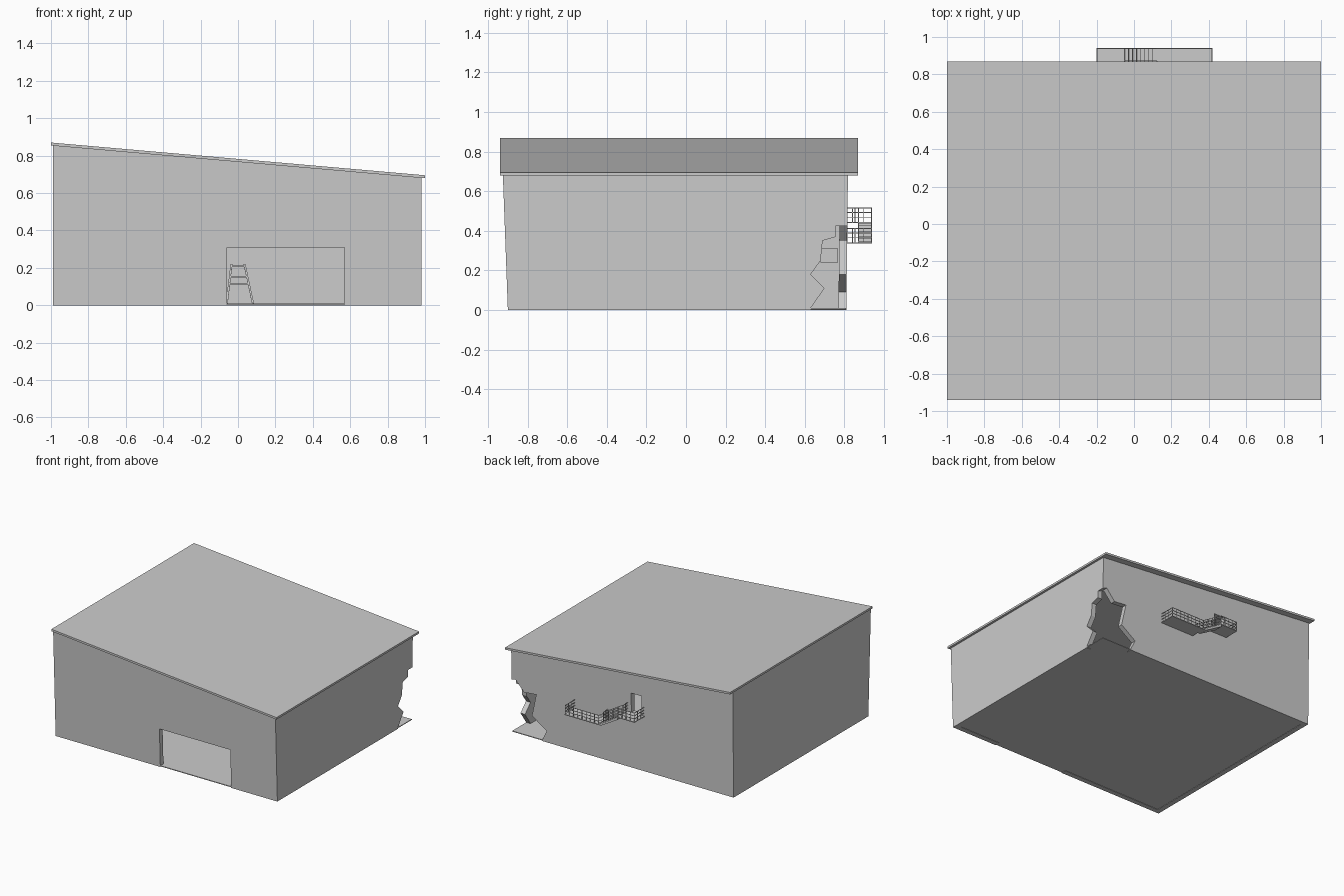
import bpy, bmesh, math
from mathutils import Vector

if "Cube" in bpy.data.objects:
    bpy.data.objects.remove(bpy.data.objects["Cube"])


def finish(name, bm):
    bmesh.ops.recalc_face_normals(bm, faces=bm.faces[:])
    me = bpy.data.meshes.new(name)
    bm.to_mesh(me)
    bm.free()
    ob = bpy.data.objects.new(name, me)
    bpy.context.collection.objects.link(ob)
    return ob


def add_box(bm, lo, hi):
    vs = [bm.verts.new((x, y, z)) for x in (lo[0], hi[0])
          for y in (lo[1], hi[1]) for z in (lo[2], hi[2])]
    for f in ((0, 1, 3, 2), (4, 6, 7, 5), (0, 4, 5, 1), (2, 3, 7, 6), (0, 2, 6, 4), (1, 5, 7, 3)):
        bm.faces.new([vs[i] for i in f])


def box(name, lo, hi):
    bm = bmesh.new()
    add_box(bm, lo, hi)
    return finish(name, bm)


def prism(name, pts, axis, a, b):
    """Extrude a 2D profile along x (y,z points) or y (x,z points)."""
    bm = bmesh.new()
    place = (lambda p, t: (t, p[0], p[1])) if axis == 'x' else (lambda p, t: (p[0], t, p[1]))
    r0, r1 = [[bm.verts.new(place(p, t)) for p in pts] for t in (a, b)]
    bm.faces.new(r0)
    bm.faces.new(r1[::-1])
    n = len(pts)
    for i in range(n):
        bm.faces.new((r0[i], r0[(i + 1) % n], r1[(i + 1) % n], r1[i]))
    return finish(name, bm)


def add_bar(bm, p, q, r):
    p, q = Vector(p), Vector(q)
    d = (q - p).normalized()
    up = Vector((0, 0, 1)) if abs(d.z) < 0.9 else Vector((1, 0, 0))
    u = d.cross(up).normalized() * r
    v = d.cross(u).normalized() * r
    rings = [[bm.verts.new(c + o) for o in (u + v, u - v, -u - v, v - u)] for c in (p, q)]
    bm.faces.new(rings[0])
    bm.faces.new(rings[1][::-1])
    for i in range(4):
        j = (i + 1) % 4
        bm.faces.new((rings[0][i], rings[0][j], rings[1][j], rings[1][i]))


# Sloping roof slab
def roof_z(x):
    return 0.7825 - 0.0875 * x


prism("roof", [(-1, roof_z(-1)), (1, roof_z(1)), (1, roof_z(1) - 0.016), (-1, roof_z(-1) - 0.016)],
      'y', -0.94, 0.87)

# Walls: hollow ring, leaning slightly outward at front and back
bm = bmesh.new()
T = 0.04
rings = []
for inset, top in ((0, 0), (0, 1), (T, 1), (T, 0)):
    ring = []
    for sx, sy in ((-1, -1), (1, -1), (1, 1), (-1, 1)):
        x = (-0.99 + inset) if sx < 0 else (0.98 - inset)
        z = roof_z(x) - 0.012 if top else 0
        y = (-0.90 - 0.037 * z + inset) if sy < 0 else (0.81 + 0.012 * z - inset)
        ring.append(bm.verts.new((x, y, z)))
    rings.append(ring)
for k in range(4):
    a, b = rings[k], rings[(k + 1) % 4]
    for i in range(4):
        j = (i + 1) % 4
        bm.faces.new((a[i], a[j], b[j], b[i]))
walls = finish("walls", bm)

# Cutters: front gateway, back door, broken corner
hole_side = [(0.9, -0.05), (0.62, -0.05), (0.63, 0.01), (0.70, 0.11), (0.63, 0.18), (0.68, 0.25),
             (0.69, 0.35), (0.76, 0.37), (0.775, 0.40), (0.9, 0.41)]
hole_back = [(1.05, -0.05), (0.71, -0.05), (0.71, 0.01), (0.67, 0.09), (0.80, 0.18), (0.76, 0.36),
             (0.87, 0.35), (0.945, 0.435), (1.05, 0.40)]
cutters = [
    box("gateway_cutter", (-0.06, -1.0, -0.05), (0.57, -0.8, 0.31)),
    box("door_cutter", (-0.175, 0.7, 0.445), (-0.085, 0.9, 0.60)),
    prism("side_hole_cutter", hole_side, 'x', 0.925, 1.05),
    prism("back_hole_cutter", hole_back, 'y', 0.755, 0.9),
]
bpy.context.view_layer.objects.active = walls
for c in cutters:
    c.hide_render = True
    m = walls.modifiers.new("cut", 'BOOLEAN')
    m.operation = 'DIFFERENCE'
    m.solver = 'EXACT'
    m.object = c
    bpy.ops.object.modifier_apply(modifier=m.name)
for c in cutters:
    bpy.data.objects.remove(c)

# Floor slab
box("floor", (-0.987, -0.897, 0.003), (0.978, 0.808, 0.009))

# Outside landings and stair
LOW, HIGH = 0.342, 0.445
X0, X1, X2, X3 = -0.20, -0.05, 0.12, 0.42
Y0, Y1, Y2 = 0.81, 0.87, 0.94
box("upper_landing", (X0, Y0, HIGH - 0.006), (X1, Y2, HIGH))
box("lower_landing", (X2, Y0, LOW - 0.006), (X3, Y2, LOW))
steps = 8
run, rise = (X2 - X1) / steps, (HIGH - LOW) / steps
profile = [(X1, HIGH)]
for i in range(steps):
    x = X1 + run * i
    profile += [(x + 0.001, HIGH - rise * (i + 0.5)), (x + run, HIGH - rise * (i + 0.5))]
profile += [(X2, LOW - 0.006), (X2 - run, LOW - 0.006), (X1, HIGH - rise - 0.01)]
prism("outside_stair", profile, 'y', Y1, Y2)

# Railings: posts with three rails
bm = bmesh.new()
H, R = 0.072, 0.0018


def rail(p, q, posts):
    p, q = Vector(p), Vector(q)
    for k in (0.35, 0.68, 1.0):
        o = Vector((0, 0, H * k - R))
        add_bar(bm, p + o, q + o, R)
    for i in range(posts + 1):
        c = p.lerp(q, i / posts)
        add_bar(bm, c, c + Vector((0, 0, H - R)), R)


e = 0.003
rail((X0 + e, Y2 - e, HIGH), (X1, Y2 - e, HIGH), 4)
rail((X0 + e, Y0 + e, HIGH), (X0 + e, Y2 - e, HIGH), 3)
rail((X1 - e, Y0 + e, HIGH), (X1 - e, Y1, HIGH), 2)
for y in (Y1 + e, Y2 - e):
    rail((X1, y, HIGH), (X2, y, LOW), 4)
rail((X2, Y2 - e, LOW), (X3 - e, Y2 - e, LOW), 8)
rail((X3 - e, Y0 + e, LOW), (X3 - e, Y2 - e, LOW), 3)
rail((X2 + e, Y0 + e, LOW), (X2 + e, Y1, LOW), 2)
finish("railings", bm)

# Tapered trestle ladder standing inside
bm = bmesh.new()
for y0, y1 in ((0.05, 0.0), (-0.05, 0.0)):
    for s in (-1, 1):
        add_bar(bm, (0.01 + s * 0.07, y0, 0.009), (s * 0.035, y1, 0.22), 0.005)
    for k in (0.5, 0.68, 0.95):
        w = 0.07 - 0.035 * k
        y = y0 + (y1 - y0) * k
        z = 0.009 + 0.211 * k
        add_bar(bm, (-w, y, z), (w, y, z), 0.004)
finish("trestle", bm)

# Wall cabinet inside with two doors
bm = bmesh.new()
add_box(bm, (-0.94, 0.68, 0.24), (-0.86, 0.724, 0.31))
add_box(bm, (-0.94, 0.726, 0.24), (-0.86, 0.769, 0.31))
finish("wall_cabinet", bm)
